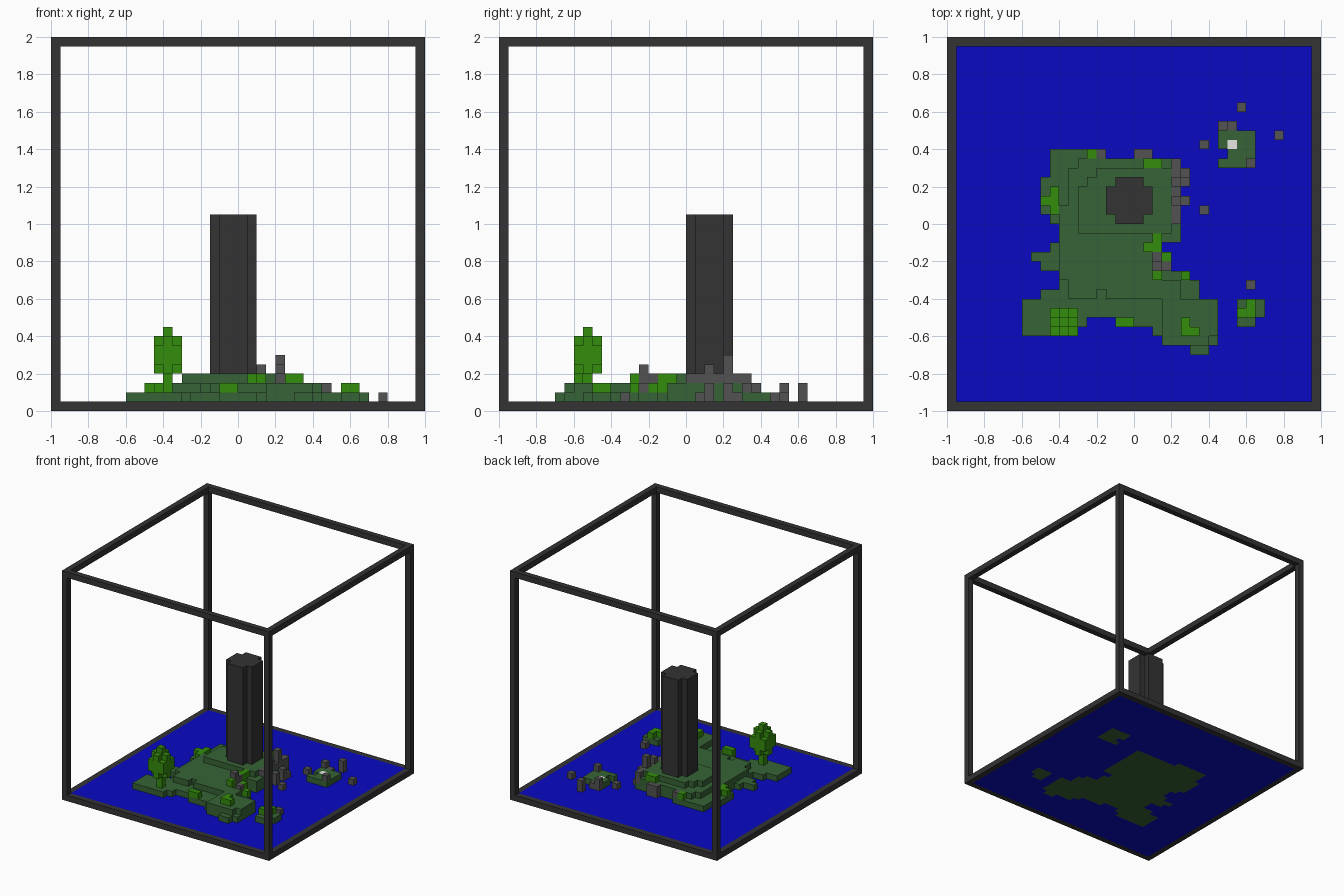
import bpy, bmesh
from mathutils import Vector

if "Cube" in bpy.data.objects:
    bpy.data.objects.remove(bpy.data.objects["Cube"])

CELL = 0.05  # one block; boxes below are in block units, x and y from the centre


def material(name, hex_rgb):
    lin = []
    for k in (16, 8, 0):
        c = ((hex_rgb >> k) & 255) / 255
        lin.append(c / 12.92 if c <= 0.04045 else ((c + 0.055) / 1.055) ** 2.4)
    m = bpy.data.materials.new(name)
    m.use_nodes = True
    m.diffuse_color = (*lin, 1)
    m.node_tree.nodes["Principled BSDF"].inputs["Base Color"].default_value = (*lin, 1)
    return m


CHARCOAL = material("charcoal", 0x333333)
BLUE = material("sea blue", 0x0A0AC4)
GRASS = material("grass green", 0x366336)
LEAF = material("leaf green", 0x338C0C)
STONE = material("stone grey", 0x525252)
WHITE = material("white", 0xFFFFFF)


def box(x0, x1, y0, y1, z0, z1):
    return {(x, y, z) for x in range(x0, x1) for y in range(y0, y1) for z in range(z0, z1)}


def strips(rows, z0, z1):
    """Blocks from rows of (y0, y1, x0, x1)."""
    return set().union(*(box(x0, x1, y0, y1, z0, z1) for y0, y1, x0, x1 in rows))


def posts(items, z0):
    """Columns of blocks from (x0, x1, y0, y1, top)."""
    return set().union(*(box(a, b, c, d, z0, t) for a, b, c, d, t in items))


SIDES = [(Vector(n), Vector(u), Vector(v)) for n, u, v in (
    ((1, 0, 0), (0, 1, 0), (0, 0, 1)), ((0, 1, 0), (0, 0, 1), (1, 0, 0)),
    ((0, 0, 1), (1, 0, 0), (0, 1, 0)))]


def build(name, cells, mat, blocked=frozenset()):
    """Mesh the outer skin of a set of blocks, skipping faces against other parts."""
    bm = bmesh.new()
    for c in cells:
        mid = Vector(c) + Vector((0.5, 0.5, 0.5))
        for n, u, v in SIDES:
            for s in (1, -1):
                near = tuple(int(a + s * b) for a, b in zip(c, n))
                if near in cells or near in blocked:
                    continue
                ring = [(-1, -1), (1, -1), (1, 1), (-1, 1)][::s]
                bm.faces.new([bm.verts.new((mid + n * s / 2 + u * a / 2 + v * b / 2) * CELL)
                              for a, b in ring])
    bmesh.ops.remove_doubles(bm, verts=bm.verts, dist=0.001)
    bmesh.ops.dissolve_limit(bm, angle_limit=0.01, verts=bm.verts, edges=bm.edges)
    bmesh.ops.triangulate(bm, faces=[f for f in bm.faces if len(f.verts) > 4])
    me = bpy.data.meshes.new(name)
    bm.to_mesh(me)
    bm.free()
    me.materials.append(mat)
    ob = bpy.data.objects.new(name, me)
    bpy.context.collection.objects.link(ob)


# Cube frame: blocks lying on at least two outer limits
def rim(x, y, z):
    return (x in (-20, 19)) + (y in (-20, 19)) + (z in (0, 39)) >= 2


frame = {c for c in box(-20, 20, -20, 20, 0, 40) if rim(*c)}

# Main island: shoreline, middle terrace, upper terrace
shore = strips([(7, 8, -9, -3), (5, 7, -9, 5), (1, 5, -10, 5), (0, 1, -9, 5), (-2, 0, -8, 5),
                (-3, -2, -9, 3), (-4, -3, -11, 4), (-5, -4, -10, 4), (-6, -5, -8, 6),
                (-7, -6, -8, 7), (-8, -7, -10, 7), (-10, -8, -12, 9), (-11, -10, -12, -5),
                (-11, -10, -2, 9), (-12, -11, -12, -6), (-12, -11, 2, 9), (-13, -12, 3, 9),
                (-14, -13, 6, 8)], 0, 2)
middle = strips([(6, 7, -6, 4), (2, 6, -7, 5), (-2, 2, -8, 5), (-6, -2, -8, 2),
                 (-8, -6, -7, 5), (-12, -8, 3, 9), (-13, -12, 3, 8)], 2, 3)
middle -= box(-4, -3, -8, -7, 2, 3)
upper = strips([(5, 6, -4, 4), (4, 5, -5, 4), (-1, 4, -6, 4)], 3, 4)
island = shore | middle | upper

# Two islets
ne_islet = strips([(9, 10, 10, 13), (8, 9, 9, 13), (7, 8, 10, 13), (6, 7, 9, 13)], 0, 2)
ne_islet |= box(9, 10, 9, 10, 0, 2)
marker = box(10, 11, 8, 9, 1, 2)
ne_islet -= marker
se_islet = strips([(-10, -8, 11, 14), (-11, -10, 11, 13)], 0, 2)

# Tower: square plan with clipped corners
tower = box(-3, 2, 0, 5, 4, 21)
tower -= {c for c in tower if c[0] in (-3, 1) and c[1] in (0, 4)}

# Tree: trunk and rounded crown
trunk = box(-8, -7, -11, -10, 2, 4)
crown = {(x, y, z) for x, y, z in box(-9, -6, -12, -9, 4, 8)
         if z in (5, 6) or x == -8 or y == -11} | box(-8, -7, -11, -10, 8, 9)

# Rocks on the shores and standing in the sea
rocks = posts([(-4, -3, 7, 8, 3), (0, 2, 7, 8, 3), (4, 5, 6, 7, 4), (4, 5, 5, 6, 4),
               (5, 6, 5, 6, 2), (4, 5, 4, 5, 6), (5, 6, 4, 5, 3), (4, 5, 3, 4, 4),
               (4, 5, 2, 3, 5), (5, 6, 2, 3, 3), (4, 5, 0, 2, 4),
               (2, 3, -4, -3, 4), (1, 2, -5, -4, 3), (2, 3, -5, -4, 5),
               (3, 4, -5, -4, 3)], 1) - island
sea_rocks = posts([(7, 8, 1, 2, 2), (7, 8, 8, 9, 2), (11, 12, 12, 13, 3), (15, 16, 9, 10, 2),
                   (12, 13, -7, -6, 2), (9, 10, 10, 11, 3), (10, 11, 10, 11, 2),
                   (12, 13, 6, 7, 3)], 1) - ne_islet

# Bushes
bushes = posts([(-5, -4, 7, 8, 3), (1, 3, 6, 7, 4), (-9, -8, 1, 4, 3), (-10, -9, 2, 3, 3),
                (2, 3, -2, -1, 4), (1, 3, -3, -2, 4), (1, 2, -4, -3, 3), (3, 4, -4, -3, 3),
                (2, 3, -6, -5, 4), (5, 6, -6, -5, 3), (-2, 0, -11, -10, 3),
                (5, 6, -12, -10, 4), (6, 7, -12, -11, 4), (8, 9, -10, -8, 3)], 2) - island
bushes |= posts([(11, 13, -10, -9, 3), (12, 13, -9, -8, 3)], 2)

# Sea fills the base around the land
land = island | ne_islet | se_islet
sea = box(-19, 19, -19, 19, 0, 1) - land

everything = land | sea | frame | tower | trunk | crown | rocks | sea_rocks | bushes | marker
for name, cells, mat in (
        ("outer_frame", frame, CHARCOAL), ("sea", sea, BLUE), ("main_island", island, GRASS),
        ("northeast_islet", ne_islet, GRASS), ("southeast_islet", se_islet, GRASS),
        ("islet_marker", marker, WHITE), ("tower", tower, CHARCOAL),
        ("tree_trunk", trunk, LEAF), ("tree_crown", crown, LEAF),
        ("shore_rocks", rocks, STONE), ("sea_rocks", sea_rocks, STONE),
        ("bushes", bushes, LEAF)):
    build(name, cells, mat, everything)
